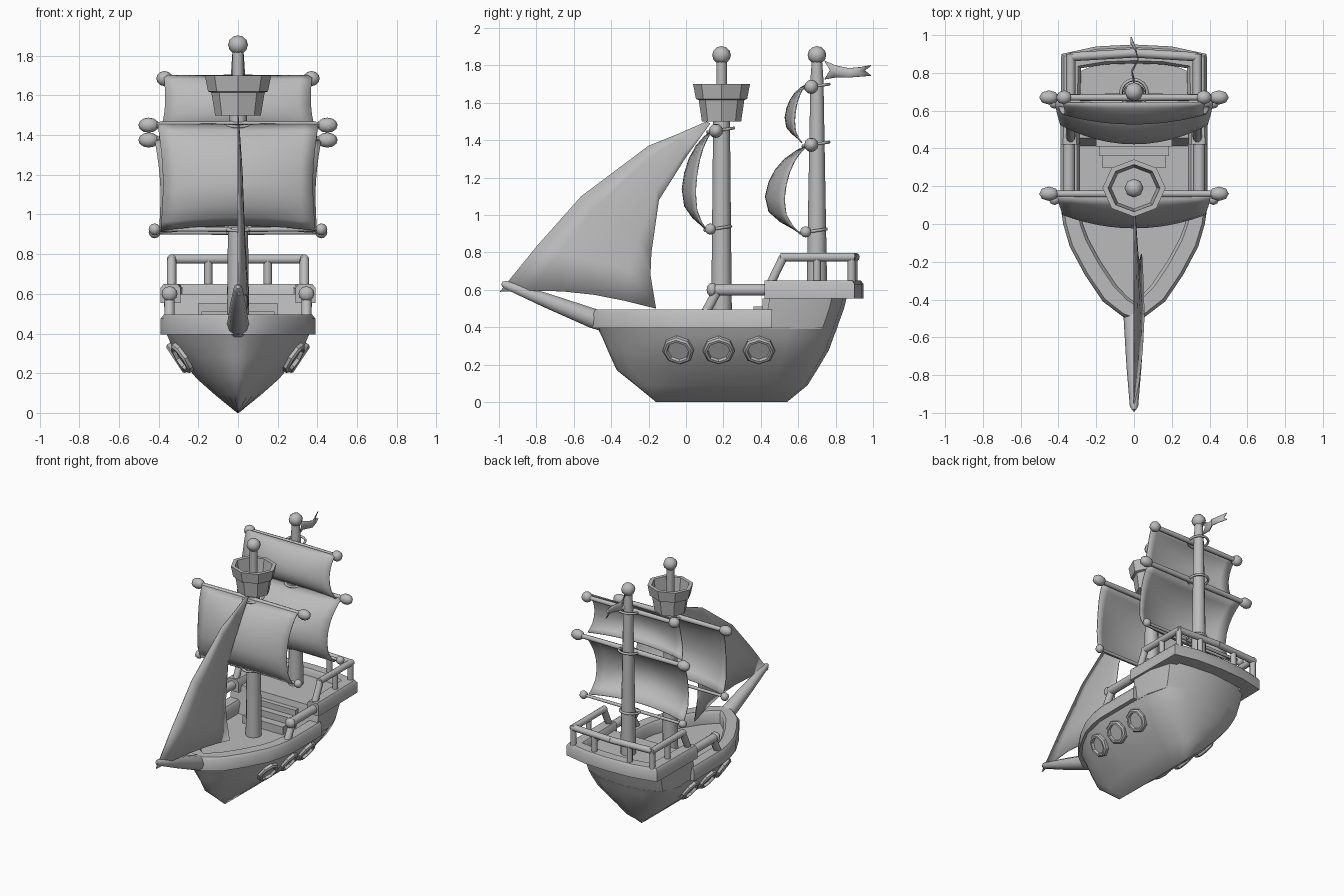
import bpy, bmesh, math
from mathutils import Vector, Matrix

if "Cube" in bpy.data.objects:
    bpy.data.objects.remove(bpy.data.objects["Cube"], do_unlink=True)

grey = bpy.data.materials.new("plain grey")
grey.use_nodes = True
COLOUR = (0.5, 0.5, 0.5, 1)
grey.diffuse_color = COLOUR
grey.node_tree.nodes["Principled BSDF"].inputs["Base Color"].default_value = COLOUR


def finish(obj, name, angle=35):
    obj.name = name
    obj.data.materials.append(grey)
    bpy.ops.object.select_all(action="DESELECT")
    obj.select_set(True)
    bpy.context.view_layer.objects.active = obj
    bpy.ops.object.shade_smooth_by_angle(angle=math.radians(angle))
    return obj


def loft(name, rings, closed=True, caps=True, angle=35):
    """Skin a list of equal-length point rows."""
    bm = bmesh.new()
    rows = [[bm.verts.new(p) for p in ring] for ring in rings]
    n = len(rows[0])
    for a, b in zip(rows, rows[1:]):
        for i in range(n if closed else n - 1):
            j = (i + 1) % n
            bm.faces.new((a[i], a[j], b[j], b[i]))
    if caps:
        bm.faces.new(rows[0])
        bm.faces.new(rows[-1])
    bmesh.ops.recalc_face_normals(bm, faces=bm.faces)
    mesh = bpy.data.meshes.new(name)
    bm.to_mesh(mesh)
    bm.free()
    obj = bpy.data.objects.new(name, mesh)
    bpy.context.collection.objects.link(obj)
    return finish(obj, name, angle)


def turn(name, profile, origin, axis=(0, 0, 1), segs=8, wide=1, angle=35):
    """Turn a (radius, height) profile about an axis."""
    m = Matrix.Translation(origin) @ Vector(axis).to_track_quat("Z", "Y").to_matrix().to_4x4()
    steps = [2 * math.pi * i / segs for i in range(segs)]
    return loft(name, [[m @ Vector((wide * r * math.cos(t), r * math.sin(t), h)) for t in steps]
                       for r, h in profile], angle=angle)


def rod(name, p, q, r1, r2=None, segs=10):
    d = Vector(q) - Vector(p)
    return turn(name, [(r1, 0), (r2 or r1, d.length)], p, d, segs, angle=50)


def ball(name, pos, size):
    bpy.ops.mesh.primitive_uv_sphere_add(segments=8, ring_count=6, location=pos)
    obj = bpy.context.object
    obj.scale = size
    return finish(obj, name, 80)


def box(name, lo, hi):
    lo, hi = Vector(lo), Vector(hi)
    bpy.ops.mesh.primitive_cube_add(size=1, location=(lo + hi) / 2)
    bpy.context.object.scale = hi - lo
    return finish(bpy.context.object, name)


def mirror_path(half):
    """Half outline starting on the centre line -> full path across it."""
    return [(-x, y) for x, y in half[:0:-1]] + half


def cloth(name, rows):
    obj = loft(name, rows, closed=False, caps=False, angle=60)
    mod = obj.modifiers.new("thickness", "SOLIDIFY")
    mod.thickness, mod.offset = 0.006, 0
    return obj


# Hull: waterlines from keel to deck
OUTLINE = [(0, 0), (.014, .16), (.07, .43), (.165, .68), (.27, .88), (.42, 1),
           (.8, 1), (.94, .88), (.985, .5), (1, 0)]


def waterline(z, bow, stern, w, pts=OUTLINE):
    half = [(w * f, bow + (stern - bow) * u) for u, f in pts]
    return [(x, y, z) for x, y in half] + [(-x, y, z) for x, y in half[-2:0:-1]]


loft("hull", [waterline(*lv) for lv in [
    (0, -.16, .54, .004), (.09, -.27, .65, .115), (.17, -.37, .70, .205),
    (.28, -.42, .765, .3), (.35, -.45, .79, .34), (.4, -.475, .81, .36)]], angle=50)

# Raised stern block
STERN = [(.69, 0), (.69, 1)] + OUTLINE[6:]
STERN[2] = (.82, 1)
loft("stern_block", [waterline(z, -.47, b, w, STERN) for z, b, w in
                     [(.39, .805, .357), (.5, .845, .37), (.6, .87, .375)]], angle=40)


# Gunwale and stern band: rounded wall section swept along two outlines
def wall(name, outer, inner, z0, z1):
    rings = []
    for o, i in zip(mirror_path(outer), mirror_path(inner)):
        o, i = Vector(o), Vector(i)
        section = [(0, z0), (0, z1 - .02), (.15, z1), (.85, z1), (1, z1 - .02), (1, z0)]
        rings.append([(*o.lerp(i, t), z) for t, z in section])
    return loft(name, rings, angle=40)


wall("gunwale",
     [(0, -.51), (.06, -.49), (.165, -.41), (.26, -.27), (.34, -.12), (.375, 0), (.39, .1), (.39, .46)],
     [(0, -.41), (.035, -.385), (.095, -.32), (.175, -.2), (.24, -.08), (.27, 0), (.285, .1), (.285, .46)],
     .395, .495)
wall("stern_band", [(0, .95), (.2, .94), (.385, .9), (.39, .42)],
     [(0, .85), (.15, .845), (.28, .825), (.29, .42)], .555, .65)

# Steps up to the stern deck
for k, (y, z, w) in enumerate([(.3, .46, .17), (.36, .51, .185), (.41, .555, .2)]):
    box(f"step_{k}", (-w, y, .39), (w, .47, z))

# Side bars, stern railing and portholes
for s, side in ((1, "left"), (-1, "right")):
    x = .345 * s
    rod(f"{side}_side_bar", (x, .13, .6), (x, .44, .6), .032)
    ball(f"{side}_bar_end", (x, .14, .6), (.04, .03, .038))
    rod(f"{side}_bar_post", (x, .1, .47), (x, .17, .6), .026)
    x = .335 * s
    rod(f"{side}_rail_leg", (x, .45, .63), (x, .52, .775), .024)
    rod(f"{side}_rail", (x, .505, .775), (x, .9, .775), .024)
    rod(f"{side}_back_rail", (x, .885, .775), (0, .905, .775), .024)
    for px, py in ((.335, .885), (.335, .7), (.15, .895)):
        rod(f"{side}_rail_post", (px * s, py, .62), (px * s, py, .775), .021, segs=8)
    for y, hx, ny in ((-.04, .277, -.2), (.175, .3, 0), (.39, .3, 0)):
        turn(f"{side}_porthole", [(.085, -.04), (.085, .014), (.075, .024), (.062, .024), (.058, .006)],
             (hx * s, y, .28), (.83 * s, ny, -.55))

# Bowsprit
turn("bowsprit", [(.05, 0), (.055, .08), (.04, .35), (.022, .58), (.01, .6)],
     (0, -.425, .42), (0, -.56, .215), 10, angle=50)

# Masts with top balls
turn("main_mast", [(.056, .39), (.045, 1.5), (.028, 1.51), (.028, 1.82)], (0, .19, 0), segs=12)
turn("rear_mast", [(.055, .59), (.035, 1.72), (.028, 1.82)], (0, .7, 0), segs=12)
for y in (.19, .7):
    ball("mast_ball", (0, y, 1.855), (.05, .05, .048))

# Lookout basket
turn("lookout_basket", [(.105, 1.5), (.122, 1.615), (.137, 1.62), (.152, 1.7), (.125, 1.7), (.11, 1.58)],
     (0, .19, 0), wide=1.1)


# Yards with end knobs and rope loops
def yard(name, y, z, half, r, knob, mast_y):
    for s in (1, -1):
        rod(name, (0, y, z), (half * s, y, z), r, r * .8, 8)
        ball(name + "_knob", (half * s, y, z), knob)
    bpy.ops.mesh.primitive_torus_add(location=(0, (y + mast_y) / 2 + .01, z + .004), major_radius=.07,
                                     minor_radius=.009, major_segments=16, minor_segments=6,
                                     rotation=(.15, 0, 0))
    finish(bpy.context.object, name + "_rope", 80)


BIG, SMALL = (.052, .038, .038), (.03, .03, .03)
yard("main_upper_yard", .16, 1.45, .45, .021, BIG, .19)
yard("main_lower_yard", .13, .925, .42, .013, SMALL, .19)
yard("rear_top_yard", .67, 1.685, .37, .02, (.042, .038, .038), .7)
yard("rear_upper_yard", .67, 1.375, .45, .021, BIG, .7)
yard("rear_lower_yard", .64, .91, .42, .013, SMALL, .7)

# Square sails: billowed grids
BILLOW = [(0, 0), (.07, .28), (.17, .55), (.3, .77), (.45, .92), (.62, 1), (.8, .92), (.92, .66), (1, .38)]


def sail(name, y, z_top, z_bot, w_top, w_bot, centre, edge):
    rows = []
    for v, b in BILLOW:
        w = w_top + (w_bot - w_top) * v - .02 * math.sin(math.pi * v)
        row = []
        for i in range(-6, 7):
            t = i / 6
            depth = centre + (edge - centre) * t * t
            lift = .025 * (1 - t * t) * v
            row.append((w * t, y - depth * b, z_top + (z_bot - z_top) * v + lift))
        rows.append(row)
    return cloth(name, rows)


sail("main_sail", .145, 1.455, .92, .405, .39, .165, .095)
sail("rear_lower_sail", .655, 1.375, .905, .42, .4, .23, .13)
sail("rear_upper_sail", .645, 1.7, 1.385, .375, .4, .115, .065)

# Triangular fore sail
LEADING = [(.11, 1.5), (-.05, 1.43), (-.2, 1.37), (-.56, 1.1), (-.8, .83), (-.995, .59)]
TRAILING = [(.13, 1.49), (0, 1.31), (-.145, 1.08), (-.185, .8), (-.19, .68), (-.16, .5)]
rows = []
for k, (a, b) in enumerate(zip(LEADING, TRAILING)):
    a, b = Vector(a), Vector(b)
    row = []
    for i in range(6):
        t = i / 5
        p = a.lerp(b, t)
        sag = .04 * math.sin(math.pi * t) if k == 5 else 0
        row.append((.04 * t * k / 5 + .03 * math.sin(math.pi * t) * k / 5, p.x, p.y + sag))
    rows.append(row)
cloth("fore_sail", rows)

# Waving pennant with notched ends
pennant = []
for y, top, bot, x, notch in ((.74, 1.825, 1.725, 0, .03), (.8, 1.8, 1.735, -.012, .015),
                              (.87, 1.785, 1.735, .022, 0), (.93, 1.79, 1.74, .008, -.01),
                              (.99, 1.8, 1.745, -.015, -.035)):
    pennant.append([(x, y, top), (x, y + notch, (top + bot) / 2), (x, y, bot)])
cloth("pennant", pennant)
